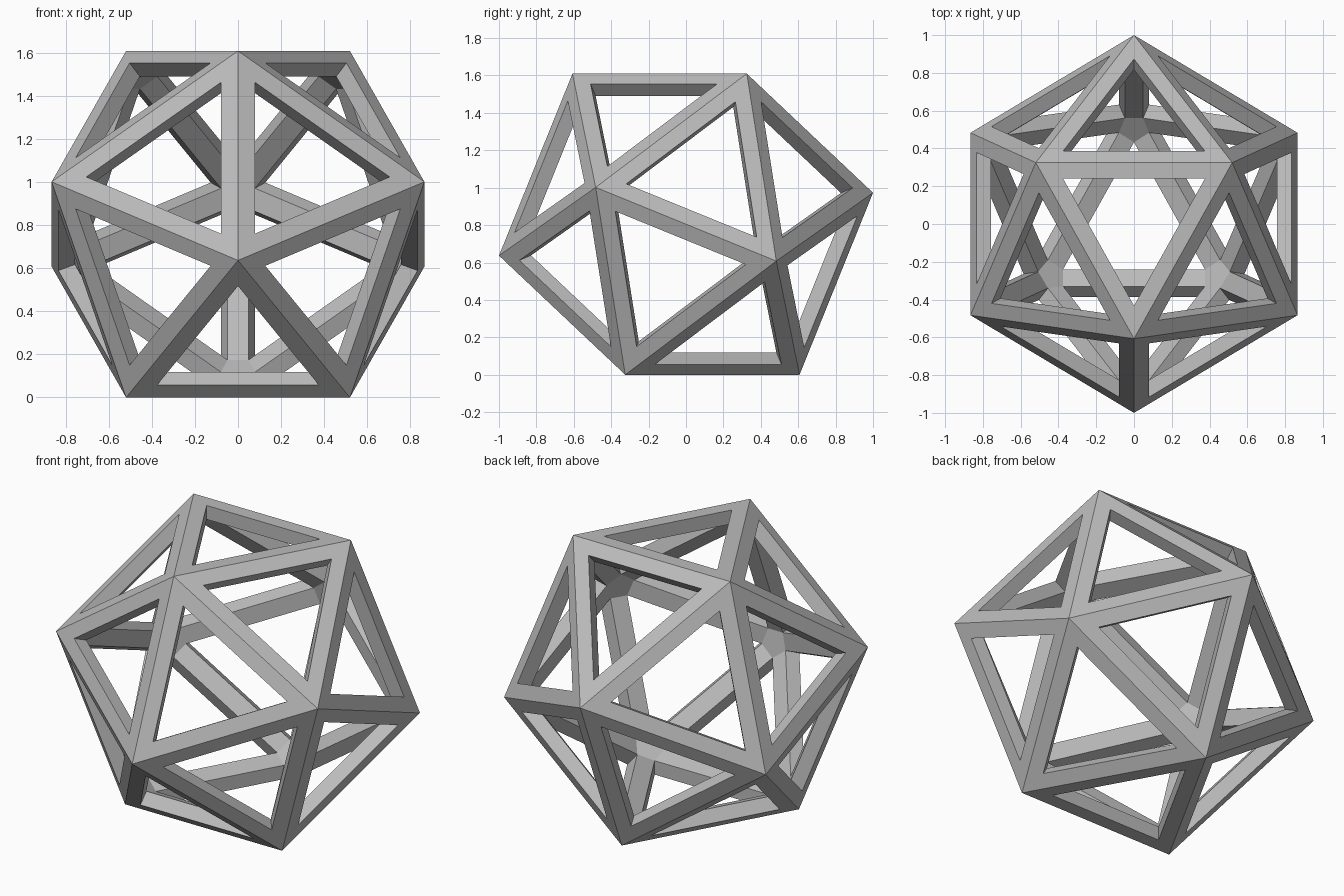
import bpy
import bmesh
from mathutils import Vector

cube = bpy.data.objects.get("Cube")
if cube:
    bpy.data.objects.remove(cube, do_unlink=True)

CENTRE = Vector((0, 0, 0.805))
WIDTH = 0.085   # strut width on each side of an edge
DEPTH = 0.083   # strut depth towards the centre

# Half of the corners; the others lie opposite through the centre
half = [(0.52, 0.325, 0.805), (-0.52, 0.325, 0.805), (0, -0.607, 0.805),
        (0.866, -0.483, 0.197), (-0.866, -0.483, 0.197), (0, 1, 0.168)]

# Solid twenty-sided shell used as the guide
guide = bmesh.new()
for p in half:
    for side in (1, -1):
        guide.verts.new(Vector(p) * side)
bmesh.ops.convex_hull(guide, input=guide.verts[:])
bmesh.ops.recalc_face_normals(guide, faces=guide.faces[:])
guide.normal_update()

frame = bmesh.new()
tips = {v: frame.verts.new(v.co + CENTRE) for v in guide.verts}
inner = {}

# Triangular openings: outer border plus walls square to each face
for f in guide.faces:
    rim = []
    for loop in f.loops:
        v = loop.vert
        a = (loop.link_loop_next.vert.co - v.co).normalized()
        b = (loop.link_loop_prev.vert.co - v.co).normalized()
        corner = v.co + (a + b) * WIDTH / a.cross(b).length + CENTRE
        outer_vert = frame.verts.new(corner)
        inner_vert = frame.verts.new(corner - f.normal * DEPTH)
        inner[f, v] = inner_vert
        rim.append((tips[v], outer_vert, inner_vert))
    for i in range(3):
        t0, o0, n0 = rim[i]
        t1, o1, n1 = rim[(i + 1) % 3]
        frame.faces.new((t0, t1, o1, o0))
        frame.faces.new((o0, o1, n1, n0))

# Inner side of each strut
for e in guide.edges:
    f, g = e.link_faces
    v, w = e.verts
    frame.faces.new((inner[f, v], inner[f, w], inner[g, w], inner[g, v]))

# Five-sided caps on the inside of each joint
bmesh.ops.holes_fill(frame, edges=[e for e in frame.edges if e.is_boundary], sides=5)
bmesh.ops.recalc_face_normals(frame, faces=frame.faces[:])

mesh = bpy.data.meshes.new("icosahedron_frame")
frame.to_mesh(mesh)
frame.free()
guide.free()

# Plain grey material
grey = bpy.data.materials.new("light_grey")
grey.use_nodes = True
colour = (0.5, 0.5, 0.5, 1)
grey.diffuse_color = colour
grey.node_tree.nodes["Principled BSDF"].inputs["Base Color"].default_value = colour
mesh.materials.append(grey)

obj = bpy.data.objects.new("icosahedron_frame", mesh)
bpy.context.collection.objects.link(obj)
